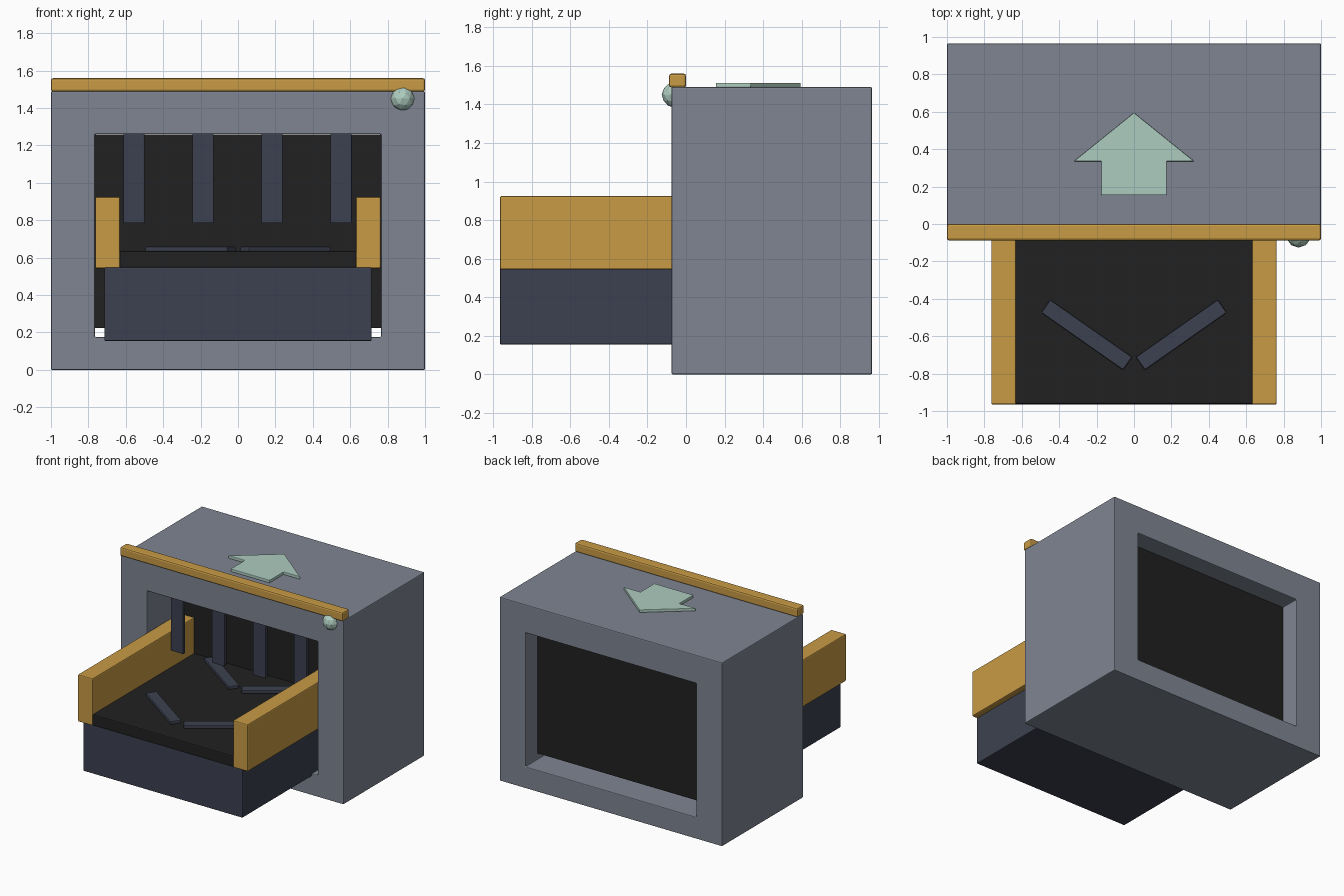
import bpy, bmesh, math
from mathutils import Matrix

if "Cube" in bpy.data.objects:
    bpy.data.objects.remove(bpy.data.objects["Cube"])


def material(name, rgb):
    m = bpy.data.materials.new(name)
    m.diffuse_color = (*rgb, 1)
    m.use_nodes = True
    m.node_tree.nodes["Principled BSDF"].inputs["Base Color"].default_value = m.diffuse_color
    return m


GREY = material("grey_housing", (0.21, 0.235, 0.29))
ORANGE = material("orange_trim", (0.578, 0.328, 0.06))
NAVY = material("navy_metal", (0.045, 0.053, 0.08))
BLACK = material("black_rubber", (0.015, 0.015, 0.015))
MINT = material("mint_marker", (0.423, 0.604, 0.527))


def finish(name, bm, mat, bevel=0.0):
    bmesh.ops.recalc_face_normals(bm, faces=bm.faces)
    me = bpy.data.meshes.new(name)
    bm.to_mesh(me)
    bm.free()
    me.materials.append(mat)
    ob = bpy.data.objects.new(name, me)
    bpy.context.collection.objects.link(ob)
    if bevel:
        mod = ob.modifiers.new("edge_bevel", 'BEVEL')
        mod.width = bevel
        mod.segments = 2
        mod.limit_method = 'ANGLE'
    return ob


def box(name, x, y, z, mat, bevel=0.006, turn=0.0):
    """Box from (min, max) ranges, optionally turned about its own vertical axis."""
    bm = bmesh.new()
    mid = [(a + b) / 2 for a, b in (x, y, z)]
    size = [b - a for a, b in (x, y, z)]
    mat4 = (Matrix.Translation(mid) @ Matrix.Rotation(turn, 4, 'Z')
            @ Matrix.Diagonal((*size, 1)))
    bmesh.ops.create_cube(bm, size=1, matrix=mat4)
    return finish(name, bm, mat, bevel)


# Housing: rectangular tunnel open at front and back
bm = bmesh.new()
rings = []
for y in (-0.075, 0.965):
    for x, z0, z1 in ((1.0, 0.0, 1.49), (0.765, 0.175, 1.26)):
        rings.append([bm.verts.new((sx * x, y, z)) for sx, z in
                      ((-1, z0), (1, z0), (1, z1), (-1, z1))])
for a, b in ((0, 1), (1, 3), (3, 2), (2, 0)):
    for i in range(4):
        j = (i + 1) % 4
        bm.faces.new((rings[a][i], rings[a][j], rings[b][j], rings[b][i]))
finish("housing", bm, GREY, 0.007)

# Dark inner chamber block
box("inner_chamber", (-0.764, 0.764), (0.335, 0.81), (0.225, 1.259), BLACK, 0)

# Conveyor bed, belt and side rails
box("conveyor_bed", (-0.715, 0.715), (-0.965, 0.36), (0.155, 0.548), NAVY)
box("belt", (-0.635, 0.635), (-0.963, 0.36), (0.545, 0.635), BLACK, 0.008)
for side, s in (("left", -1), ("right", 1)):
    box(side + "_rail", sorted((s * 0.63, s * 0.763)), (-0.965, 0.36),
        (0.543, 0.925), ORANGE, 0.008)

# Chevron bars on the belt
for row, cy in enumerate((-0.593, 0.152)):
    for s in (-1, 1):
        cx = s * 0.253
        box("belt_chevron_%d" % row, (cx - 0.267, cx + 0.267),
            (cy - 0.042, cy + 0.042), (0.632, 0.66), NAVY, 0.006,
            turn=s * math.radians(35))

# Hanging curtain strips
for i in range(4):
    cx = -0.557 + i * 0.3695
    box("curtain_strip_%d" % (i + 1), (cx - 0.057, cx + 0.057),
        (0.012, 0.04), (0.785, 1.262), NAVY, 0.004)

# Trim bar along the top front edge
box("top_trim_bar", (-1, 1), (-0.088, 0.0), (1.488, 1.56), ORANGE, 0.012)

# Indicator lamp
bm = bmesh.new()
bmesh.ops.create_icosphere(bm, subdivisions=2, radius=0.066,
                           matrix=Matrix.Translation((0.88, -0.06, 1.45)))
finish("indicator_lamp", bm, MINT)

# Direction arrow plate on the roof
half = [(0.175, 0.155), (0.175, 0.335), (0.322, 0.335)]
outline = half + [(0, 0.595)] + [(-x, y) for x, y in reversed(half)]
bm = bmesh.new()
face = bm.faces.new([bm.verts.new((x, y, 1.488)) for x, y in outline])
top = bmesh.ops.extrude_face_region(bm, geom=[face])["geom"]
bmesh.ops.translate(bm, vec=(0, 0, 0.024),
                    verts=[v for v in top if isinstance(v, bmesh.types.BMVert)])
finish("roof_arrow", bm, MINT, 0.004)
